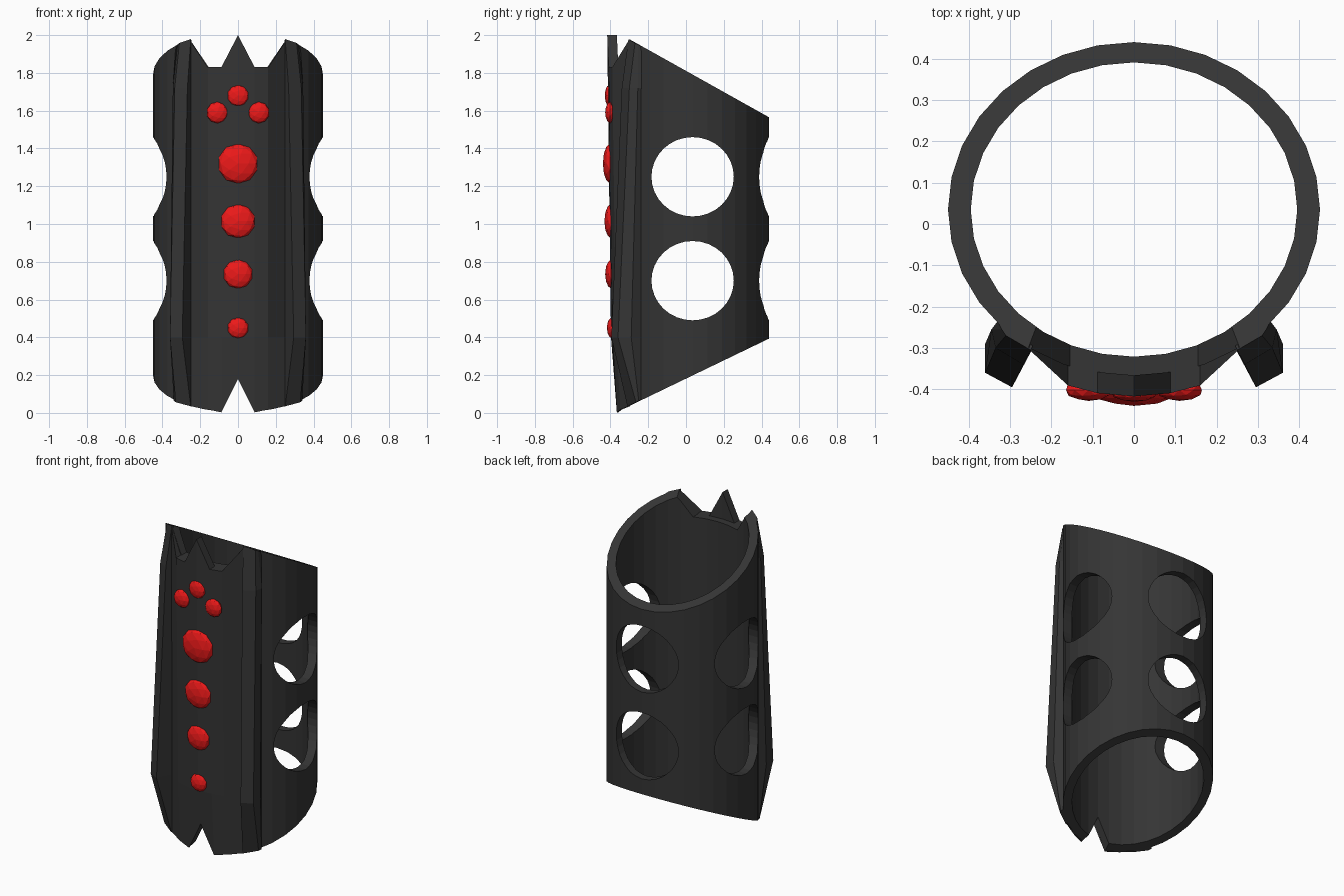
import bpy, bmesh, math

if "Cube" in bpy.data.objects:
    bpy.data.objects.remove(bpy.data.objects["Cube"])

CY = 0.035  # centre of the elliptical tube in y


def material(name, col):
    m = bpy.data.materials.new(name)
    m.diffuse_color = col
    m.use_nodes = True
    m.node_tree.nodes["Principled BSDF"].inputs["Base Color"].default_value = m.diffuse_color
    return m


DARK = material("dark", (0.035, 0.035, 0.035, 1))
RED = material("red", (0.85, 0.01, 0.01, 1))


def make(name, verts, faces, mat=None):
    bm = bmesh.new()
    vs = [bm.verts.new(v) for v in verts]
    for f in faces:
        bm.faces.new([vs[i] for i in f])
    bmesh.ops.recalc_face_normals(bm, faces=bm.faces)
    me = bpy.data.meshes.new(name)
    bm.to_mesh(me)
    bm.free()
    ob = bpy.data.objects.new(name, me)
    bpy.context.collection.objects.link(ob)
    if mat:
        me.materials.append(mat)
    return ob


def loft(name, rings, mat=None, closed=False):
    n, r = len(rings[0]), len(rings)
    verts = [v for ring in rings for v in ring]
    faces = []
    for j in range(r if closed else r - 1):
        k = (j + 1) % r
        for i in range(n):
            a = (i + 1) % n
            faces.append((j * n + i, j * n + a, k * n + a, k * n + i))
    if not closed:
        faces += [tuple(range(n)), tuple(range((r - 1) * n, r * n))]
    return make(name, verts, faces, mat)


def top_z(y):
    return 1.97 - 0.559 * (y + 0.285)


def bottom_z(y):
    return 0.003 + 0.482 * (y + 0.37)


def front_y(x):
    return CY - 0.405 * math.sqrt(1 - (x / 0.45) ** 2)


def cut(ob, cutter):
    cutter.hide_render = True
    cutter.hide_set(True)
    m = ob.modifiers.new("cut", 'BOOLEAN')
    m.operation, m.solver, m.object = 'DIFFERENCE', 'EXACT', cutter


# slanted elliptical tube
def ellipse(rx, ry, zf):
    pts = []
    for i in range(32):
        a = 2 * math.pi * i / 32
        y = CY + ry * math.cos(a)
        pts.append((rx * math.sin(a), y, zf(y)))
    return pts


tube = loft("tube", [ellipse(0.45, 0.405, bottom_z), ellipse(0.45, 0.405, top_z),
                     ellipse(0.395, 0.356, top_z), ellipse(0.395, 0.356, bottom_z)], DARK, True)

# round side and back openings
for z in (1.25, 0.70):
    side, back = [], []
    for i in range(32):
        a = 2 * math.pi * i / 32
        side.append((0.218 * math.cos(a), z + 0.21 * math.sin(a)))
    cut(tube, loft("side_hole_cutter", [[(x, CY + u, w) for u, w in side] for x in (-0.6, 0.6)]))
    cut(tube, loft("back_hole_cutter", [[(u, y, w) for u, w in side] for y in (0.1, 0.6)]))

# front notches at the top and bottom of the tube
top_notch = [(-0.155, 1.83), (0.155, 1.83), (0.325, 2.08), (-0.325, 2.08)]
low_notch = [(-0.14, -0.1), (0.14, -0.1), (0, 0.18)]
for prof in (top_notch, low_notch):
    cut(tube, loft("notch_cutter", [[(x, y, z) for x, z in prof] for y in (-0.6, -0.1)]))

# leaning front panel with a central spike
cols = [(0, 0.18, 2.0, 1), (0.088, 0.003, 1.83, 1), (0.16, 0.018, 1.83, 1), (0.25, 0.035, 1.965, 0.1)]
cols = [(-x, a, b, k) for x, a, b, k in cols[:0:-1]] + cols
rings = []
for x, lo, hi, k in cols:
    y = front_y(x)
    rings.append([(x, y + 0.004, lo), (x, y - 0.004, lo), (x, y - 0.026 * k - 0.001, 0.4),
                  (x, y - 0.046 * k - 0.001, hi), (x, y + 0.004, hi)])
loft("front_panel", rings, DARK)

# tapered side rails beside the panel
levels = [
    (0.045, (0.25, -0.31), (0.33, -0.265), (0.34, -0.25)),
    (0.40, (0.295, -0.395), (0.36, -0.36), (0.36, -0.29)),
    (1.72, (0.268, -0.34), (0.335, -0.30), (0.345, -0.255)),
    (1.95, (0.25, -0.305), (0.31, -0.27), (0.32, -0.255)),
]
for s, nm in ((1, "right_rail"), (-1, "left_rail")):
    rings = []
    for j, (z, a, b, d) in enumerate(levels):
        pts = [(0.245, -0.295), a, b, d, (0.33, -0.235)]
        ends = {0: lambda y: bottom_z(y) + 0.003, 3: lambda y: top_z(y) - 0.003}
        rings.append([(s * x, y, ends[j](y) if j in ends else z) for x, y in pts])
    loft(nm, rings, DARK)

# red gems
gems = [(0, 1.32, 0.107, -0.403, 0.037), (0, 1.015, 0.092, -0.398, 0.034),
        (0, 0.735, 0.078, -0.396, 0.032), (0, 0.45, 0.056, -0.393, 0.026),
        (0, 1.68, 0.057, -0.408, 0.022), (0.11, 1.59, 0.057, -0.402, 0.026),
        (-0.11, 1.59, 0.057, -0.402, 0.026)]
for x, z, r, y, d in gems:
    bpy.ops.mesh.primitive_ico_sphere_add(subdivisions=2, radius=1, location=(x, y, z))
    g = bpy.context.object
    g.name = "gem"
    g.rotation_euler = (math.pi / 2, 0, 0)
    g.scale = (r, r, d)
    g.data.materials.append(RED)
